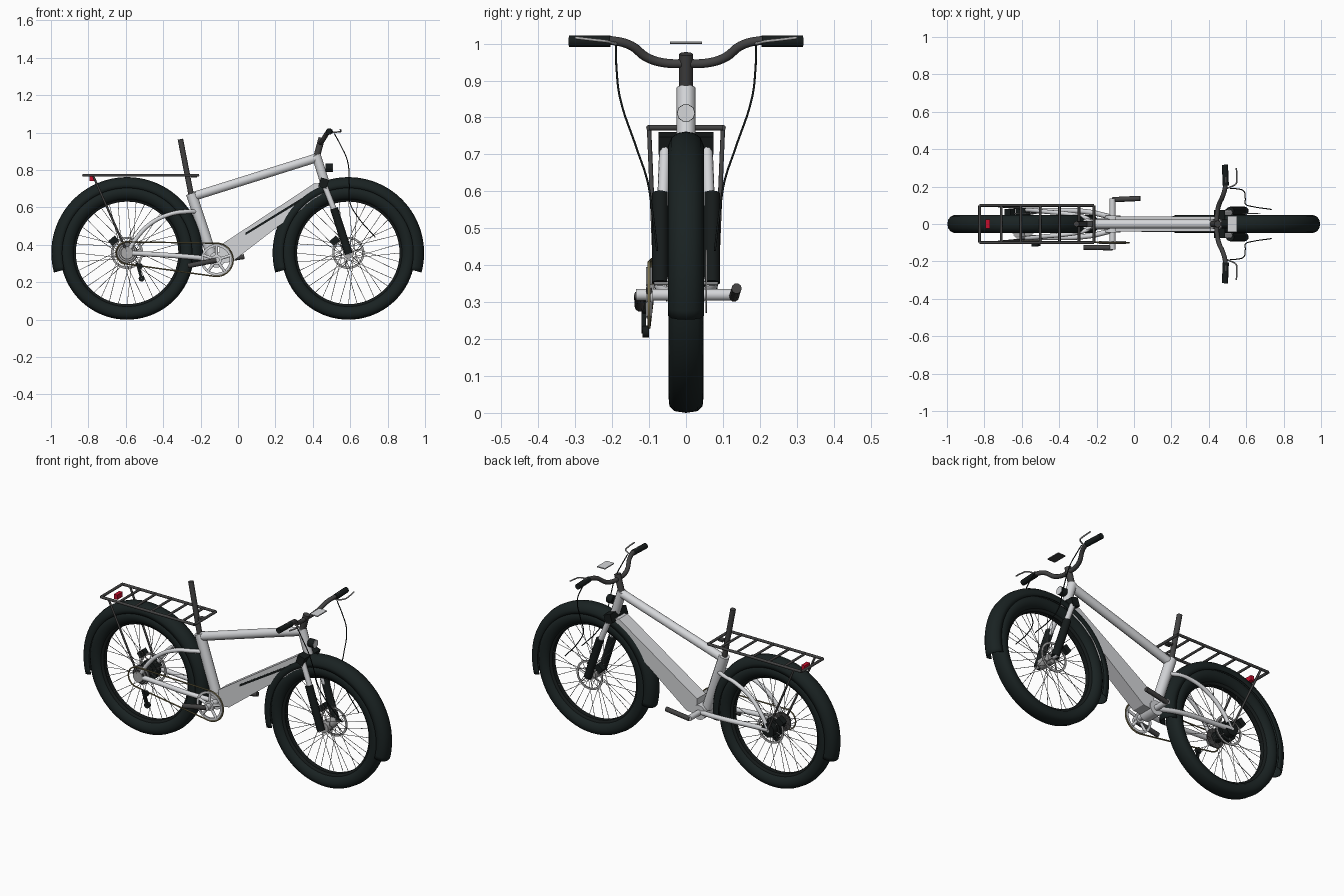
import bpy, bmesh, math
from math import cos, sin, pi, radians
from mathutils import Vector, Matrix

cube = bpy.data.objects.get("Cube")
if cube:
    bpy.data.objects.remove(cube, do_unlink=True)


def material(name, r, g, b):
    m = bpy.data.materials.new(name)
    m.use_nodes = True
    m.diffuse_color = (r, g, b, 1)
    m.node_tree.nodes["Principled BSDF"].inputs["Base Color"].default_value = (r, g, b, 1)
    return m


SILVER = material("silver paint", .66, .67, .69)
RUBBER = material("tyre rubber", .01, .016, .016)
DARK = material("dark grey metal", .055, .054, .054)
BLACK = material("black plastic", .008, .011, .011)
STEEL = material("bright steel", .4, .4, .4)
BRONZE = material("chain bronze", .2, .165, .075)
RED = material("red lamp", .56, .004, .025)


def add_mesh(name, me, mat, smooth=True):
    me.name = name
    me.materials.clear()
    me.materials.append(mat)
    if smooth:
        me.shade_smooth()
        me.set_sharp_from_angle(angle=radians(40))
    ob = bpy.data.objects.new(name, me)
    bpy.context.collection.objects.link(ob)
    return ob


def finish(name, bm, mat, smooth=True):
    bmesh.ops.recalc_face_normals(bm, faces=bm.faces)
    me = bpy.data.meshes.new(name)
    bm.to_mesh(me)
    bm.free()
    return add_mesh(name, me, mat, smooth)


def tube(name, pts, r, mat, curved=False, cyclic=False):
    """Round tube along a path."""
    cu = bpy.data.curves.new(name, 'CURVE')
    cu.dimensions = '3D'
    cu.bevel_depth = r
    cu.bevel_resolution = 3
    cu.resolution_u = 8
    cu.use_fill_caps = True
    sp = cu.splines.new('BEZIER' if curved else 'POLY')
    points = sp.bezier_points if curved else sp.points
    points.add(len(pts) - 1)
    for p, co in zip(points, pts):
        if curved:
            p.co = co
            p.handle_left_type = p.handle_right_type = 'AUTO'
        else:
            p.co = (*co, 1)
    sp.use_cyclic_u = cyclic
    tmp = bpy.data.objects.new(name + " path", cu)
    bpy.context.collection.objects.link(tmp)
    dg = bpy.context.evaluated_depsgraph_get()
    me = bpy.data.meshes.new_from_object(tmp.evaluated_get(dg))
    bpy.data.objects.remove(tmp, do_unlink=True)
    return add_mesh(name, me, mat)


def lathe(name, profile, c, mat, a0=0, a1=360, steps=64, closed=True):
    """Turn a (y, radius) profile about a crosswise axis through c = (x, z)."""
    bm = bmesh.new()
    full = a1 - a0 == 360
    rings = []
    for i in range(steps if full else steps + 1):
        a = radians(a0 + (a1 - a0) * i / steps)
        rings.append([bm.verts.new((c[0] + r * cos(a), y, c[1] + r * sin(a))) for y, r in profile])
    n = len(profile)
    for i in range(steps):
        A, B = rings[i], rings[(i + 1) % len(rings)]
        for j in range(n if closed else n - 1):
            k = (j + 1) % n
            bm.faces.new((A[j], A[k], B[k], B[j]))
    return finish(name, bm, mat)


def disc(name, c, r0, r1, y0, y1, mat, steps=40):
    return lathe(name, [(y0, r0), (y0, r1), (y1, r1), (y1, r0)], c, mat, steps=steps)


def box(name, loc, size, mat, tilt=0):
    bm = bmesh.new()
    bmesh.ops.create_cube(bm, size=1, matrix=Matrix.Translation(loc) @
                          Matrix.Rotation(radians(tilt), 4, 'Y') @ Matrix.Diagonal((*size, 1)))
    return finish(name, bm, mat, False)


def slab(name, outline, y0, y1, mat):
    """Extrude an (x, z) outline crosswise."""
    bm = bmesh.new()
    f = bm.faces.new([bm.verts.new((x, y0, z)) for x, z in outline])
    g = bmesh.ops.extrude_face_region(bm, geom=[f])
    bmesh.ops.translate(bm, vec=(0, y1 - y0, 0),
                        verts=[v for v in g["geom"] if isinstance(v, bmesh.types.BMVert)])
    return finish(name, bm, mat, False)


def spokes(name, c, count, r0, r1, y0, mat, twist, thick):
    """Thin rods from hub to rim, alternating sides and lean."""
    bm = bmesh.new()
    for i in range(count):
        a = 2 * pi * i / count
        h = a + twist * (1 if i // 2 % 2 else -1)
        y = y0 if i % 2 else -y0
        p = Vector((c[0] + r0 * cos(h), y, c[1] + r0 * sin(h)))
        q = Vector((c[0] + r1 * cos(a), y * .2, c[1] + r1 * sin(a)))
        m = Matrix.Translation((p + q) / 2) @ (q - p).to_track_quat('Z', 'Y').to_matrix().to_4x4()
        bmesh.ops.create_cone(bm, cap_ends=True, segments=5, radius1=thick, radius2=thick,
                              depth=(q - p).length, matrix=m)
    finish(name, bm, mat)


def mirrored(half):
    return half + [(-y, r) for y, r in reversed(half) if y]


def star(name, c, r, y, n, mat, thick):
    for i in range(n):
        a = 2 * pi * i / n + .3
        tube(f"{name}_{i + 1}", [(c[0], y, c[1]), (c[0] + r * cos(a), y, c[1] + r * sin(a))], thick, mat)


REAR, FRONT, BB = (-.593, .357), (.59, .357), (-.115, .32)

# Wheels and mudguards
tyre = mirrored([(.02, .284), (.038, .296), (.047, .318), (.045, .338), (.032, .352), (0, .357)])
rim = mirrored([(.014, .274), (.024, .286), (.024, .3)])
guard = mirrored([(.049, .347), (.048, .368), (.039, .389), (.022, .401), (0, .405)])
for tag, c, a0 in (("rear", REAR, -8), ("front", FRONT, -15)):
    lathe(tag + "_tyre", tyre, c, RUBBER, steps=80)
    lathe(tag + "_rim", rim, c, BLACK, steps=80)
    g = lathe(tag + "_mudguard", guard, c, RUBBER, a0, 195, 60, closed=False)
    sol = g.modifiers.new("thickness", 'SOLIDIFY')
    sol.thickness = .004
    spokes(tag + "_spokes", c, 36, .035, .28, .032, STEEL, .9, .0015)
    disc(tag + "_hub", c, .003, .03, -.045, .045, STEEL if tag == "front" else BLACK, 24)
    disc(tag + "_axle", c, .001, .011, -.087, .087, SILVER, 16)
    disc(tag + "_brake_disc", c, .074, .086, .053, .057, STEEL)
    star(tag + "_brake_disc_arm", c, .075, .055, 6, STEEL, .0025)
    box(tag + "_brake_caliper", (c[0] - .072, .062, c[1] + .065), (.045, .035, .035), BLACK, -40)
disc("rear_motor", REAR, .002, .055, .012, .05, BLACK)
disc("rear_motor_cap", REAR, .002, .04, .05, .085, BLACK, 24)

# Frame
slab("down_tube", [(-.1, .395), (.41, .73), (.455, .725), (.475, .69), (.21, .495), (-.03, .31), (-.1, .3)],
     -.041, .041, SILVER)
slab("down_tube_stripe", [(.04, .452), (.04, .465), (.435, .708), (.435, .693)], -.0435, -.04, BLACK)
tube("top_tube", [(-.235, 0, .66), (.42, 0, .865)], .025, SILVER)
tube("seat_tube", [(-.25, 0, .675), (-.14, 0, .34)], .03, SILVER)
tube("seat_post", [(-.308, 0, .965), (-.25, 0, .665)], .0155, DARK)
tube("head_tube", [(.418, 0, .88), (.468, 0, .72)], .026, SILVER)
disc("bottom_bracket", BB, .002, .042, -.045, .045, SILVER)
for s, tag in ((1, "left"), (-1, "right")):
    tube(tag + "_chain_stay", [(-.593, s * .075, .357), (-.5, s * .073, .352), (-.25, s * .065, .335),
                               (-.115, s * .035, .32)], .014, SILVER, True)
    tube(tag + "_seat_stay", [(-.225, s * .015, .578), (-.27, s * .038, .578), (-.36, s * .055, .565),
                              (-.465, s * .065, .515), (-.54, s * .073, .44), (-.59, s * .076, .36)],
         .0115, SILVER, True)

# Fork
box("fork_crown", (.458, 0, .73), (.045, .15, .05), BLACK, 18)
for s, tag in ((1, "left"), (-1, "right")):
    tube(tag + "_fork_stanchion", [(.462, s * .057, .72), (.525, s * .063, .56)], .0155, SILVER)
    tube(tag + "_fork_lower", [(.513, s * .07, .595), (.592, s * .07, .352)], .0225, BLACK)

# Stem, handlebar, levers, cables
tube("stem", [(.42, 0, .87), (.448, 0, .972)], .0185, DARK)
tube("handlebar", [(.488, s * y, z) if y > .15 else (x, s * y, z) for s, y, x, z in
                   [(-1, .3, 0, 1.008), (-1, .2, 0, 1.008), (-1, .15, .475, .995), (-1, .105, .455, .962),
                    (-1, .06, .445, .948), (1, 0, .442, .946), (1, .06, .445, .948), (1, .105, .455, .962),
                    (1, .15, .475, .995), (1, .2, 0, 1.008), (1, .3, 0, 1.008)]], .0125, DARK, True)
box("display_plate", (.525, 0, 1.004), (.05, .086, .003), SILVER)
box("display_back", (.525, 0, 1.001), (.05, .086, .003), DARK)
for s, tag in ((1, "left"), (-1, "right")):
    tube(tag + "_grip", [(.491, s * .205, 1.006), (.486, s * .317, 1.006)], .0165, BLACK)
    tube(tag + "_brake_lever", [(.495, s * .19, 1.0), (.52, s * .2, 1.002), (.545, s * .215, 1.006),
                                (.55, s * .25, 1.01), (.547, s * .3, 1.016)], .004, STEEL, True)
    tube(tag + "_brake_cable", [(.515, s * .19, .995), (.55, s * .188, .93), (.585, s * .178, .85),
                                (.595, s * .135, .72), (.597, s * .105, .63), (.64, s * .092, .55),
                                (.735, s * .078, .44)], .0028, BLACK, True)

# Head lamp
box("head_lamp_bracket", (.46, 0, .8), (.05, .015, .015), BLACK)
tube("head_lamp", [(.469, 0, .812), (.506, 0, .812)], .0245, BLACK)
tube("head_lamp_lens", [(.506, 0, .812), (.508, 0, .812)], .023, SILVER)

# Luggage rack with tail lamp
corners = [(-.825, -.1, .772), (-.825, .1, .772), (-.215, .1, .772), (-.215, -.1, .772)]
for i in range(4):
    tube(f"rack_rail_{i + 1}", [corners[i], corners[(i + 1) % 4]], .008, DARK)
for i in range(5):
    x = -.71 + i * .104
    tube(f"rack_crossbar_{i + 1}", [(x, -.1, .772), (x, .1, .772)], .007, DARK)
for s, tag in ((1, "left"), (-1, "right")):
    tube(tag + "_rack_strut", [(-.775, s * .1, .77), (-.595, s * .083, .365)], .006, DARK)
box("rack_front_bracket", (-.235, 0, .765), (.03, .03, .012), DARK)
box("tail_lamp", (-.782, 0, .755), (.022, .05, .028), RED)

# Drivetrain
disc("chainring", BB, .07, .084, -.104, -.097, SILVER)
disc("chainring_centre", BB, .002, .028, -.108, -.09, SILVER, 24)
star("chainring_arm", BB, .075, -.1, 5, SILVER, .008)
disc("crank_axle", BB, .001, .016, -.135, .135, SILVER, 20)
for i in range(6):
    disc(f"rear_sprocket_{i + 1}", REAR, .003, .056 - .005 * i, -.05 - .007 * i, -.054 - .007 * i,
         STEEL if i % 2 else DARK, 28)
loop = []
for c, r, y, start in ((BB, .089, -.1, -95), (REAR, .059, -.092, 85)):
    for i in range(19):
        a = radians(start + 10 * i)
        loop.append((c[0] + r * cos(a), y, c[1] + r * sin(a)))
tube("chain", loop, .004, BRONZE, cyclic=True)
slab("derailleur_cage", [(-.548, .305), (-.53, .3), (-.51, .225), (-.522, .215)], -.12, -.108, BLACK)
for i, p in enumerate(((-.525, .285), (-.515, .22))):
    disc(f"derailleur_pulley_{i + 1}", p, .002, .016, -.118, -.1, BLACK, 20)
tube("right_crank", [(-.115, -.127, .318), (-.268, -.125, .288)], .014, DARK)
tube("left_crank", [(-.115, .13, .315), (.033, .137, .337)], .014, DARK)
